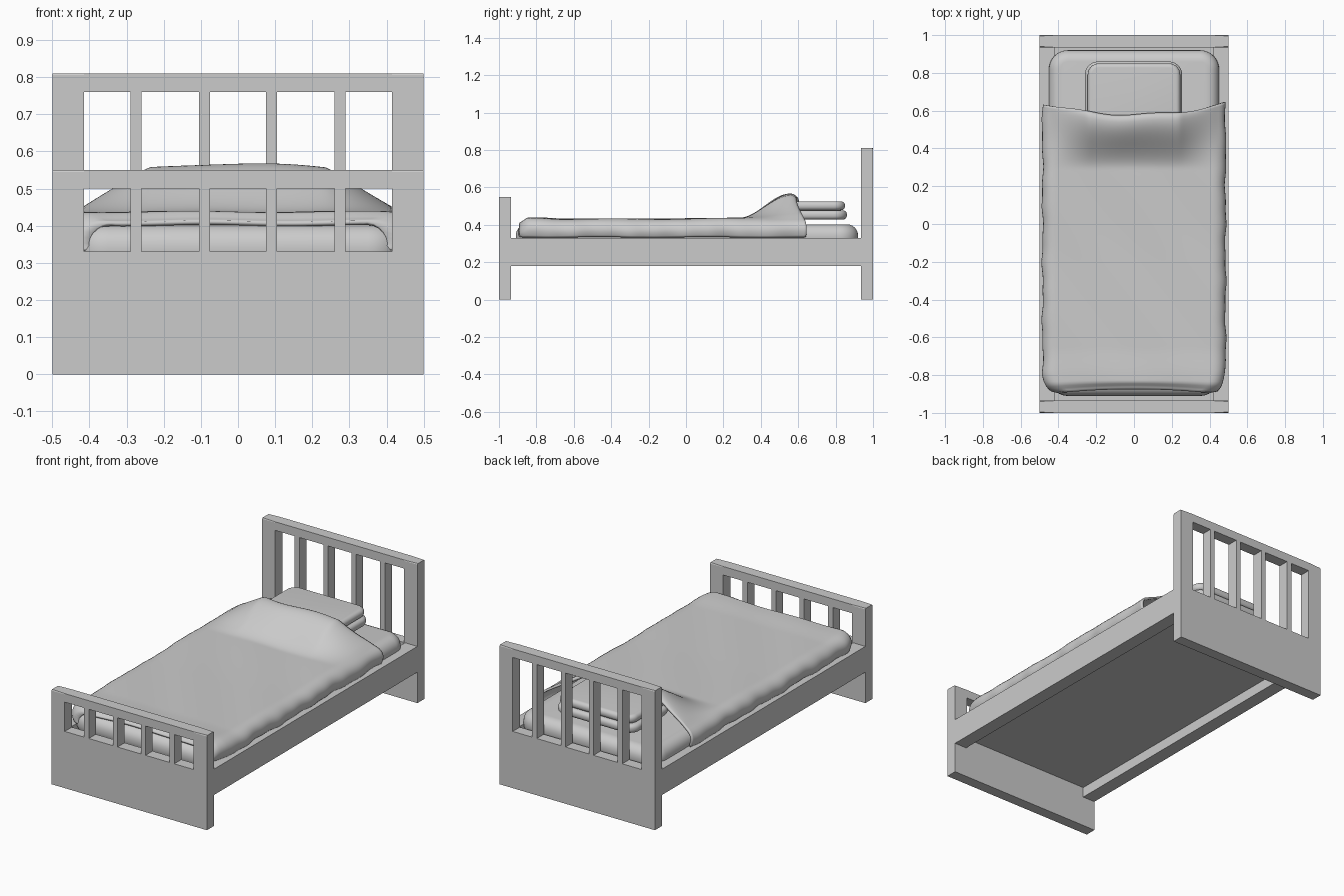
import bpy, bmesh, math

if "Cube" in bpy.data.objects:
    bpy.data.objects.remove(bpy.data.objects["Cube"])


def finish(name, bm, smooth=None):
    bmesh.ops.recalc_face_normals(bm, faces=bm.faces)
    me = bpy.data.meshes.new(name)
    bm.to_mesh(me)
    bm.free()
    ob = bpy.data.objects.new(name, me)
    bpy.context.collection.objects.link(ob)
    if smooth:
        bpy.ops.object.select_all(action='DESELECT')
        ob.select_set(True)
        bpy.context.view_layer.objects.active = ob
        bpy.ops.object.shade_smooth_by_angle(angle=math.radians(smooth))
    return ob


def box(name, x0, x1, y0, y1, z0, z1, corner=0, edge=0):
    """Box; corner rounds it in plan, edge rounds its top and bottom rims."""
    bm = bmesh.new()
    bmesh.ops.create_cube(bm, size=1)
    for v in bm.verts:
        v.co = ((x0 + x1) / 2 + v.co.x * (x1 - x0),
                (y0 + y1) / 2 + v.co.y * (y1 - y0),
                (z0 + z1) / 2 + v.co.z * (z1 - z0))
    if corner:
        vert = [e for e in bm.edges if abs(e.verts[0].co.z - e.verts[1].co.z) > 0.01]
        bmesh.ops.bevel(bm, geom=vert, offset=corner, segments=10, profile=0.5, affect='EDGES')
        rim = [e for e in bm.edges if abs(e.verts[0].co.z - e.verts[1].co.z) < 1e-4
               and len({round(f.normal.z) for f in e.link_faces}) > 1]
        bmesh.ops.bevel(bm, geom=rim, offset=edge, segments=6, profile=0.5, affect='EDGES')
    return finish(name, bm, 40 if corner else None)


# Headboard and footboard: one slab each with five openings between slats
XS = (-0.5, -0.415, -0.29, -0.26, -0.105, -0.075, 0.075, 0.105, 0.26, 0.29, 0.415, 0.5)


def board(name, y0, y1, rail, top):
    bm = bmesh.new()
    zs = (0, 0.33, rail, top)
    grid = [[bm.verts.new((x, y0, z)) for x in XS] for z in zs]
    for k in range(3):
        for i in range(len(XS) - 1):
            if k == 1 and i % 2 == 1:
                continue    # opening
            bm.faces.new((grid[k][i], grid[k][i + 1], grid[k + 1][i + 1], grid[k + 1][i]))
    ret = bmesh.ops.extrude_face_region(bm, geom=bm.faces[:], use_keep_orig=True)
    for v in ret['geom']:
        if isinstance(v, bmesh.types.BMVert):
            v.co.y = y1
    # soften the top rim
    rim = [e for e in bm.edges if all(abs(v.co.z - top) < 1e-5 for v in e.verts)
           and abs(e.verts[0].co.y - e.verts[1].co.y) < 1e-5]
    bmesh.ops.bevel(bm, geom=rim, offset=0.005, segments=1, affect='EDGES')
    finish(name, bm)


board("headboard", 0.935, 1.0, 0.76, 0.81)
board("footboard", -1.0, -0.935, 0.50, 0.55)

# Side rails and base board
for side, a, b in (("left", -0.5, -0.42), ("right", 0.42, 0.5)):
    box(side + "_side_rail", a, b, -0.935, 0.935, 0.18, 0.33)
box("base_board", -0.42, 0.42, -0.935, 0.935, 0.24, 0.27)

# Mattress sunk into the frame, and two-layer pillow
box("mattress", -0.45, 0.45, -0.91, 0.92, 0.27, 0.403, 0.1, 0.06)
box("pillow_bottom", -0.26, 0.255, 0.49, 0.86, 0.428, 0.478, 0.07, 0.022)
box("pillow_top", -0.245, 0.245, 0.50, 0.85, 0.478, 0.526, 0.06, 0.022)


def ease(a, b, t):
    t = min(1, max(0, (t - a) / (b - a)))
    return t * t * (3 - 2 * t)


def blanket_point(u, v):
    """u runs across (-1..1), v from the foot hem (0) to the head hem (1)."""
    s, a = (1 if u >= 0 else -1), abs(u)
    y = -0.895 + 1.475 * v
    # plan outline with rounded foot corners and a wavy hem
    d = max(0, -0.775 - y) / 0.12
    half = 0.485 - 0.085 * (1 - math.sqrt(max(0, 1 - d * d)))
    ripple = 0.005 * math.sin(19 * y + s) + 0.003 * math.sin(43 * y + 2 * s)
    # top height: soft dip, turned down at the foot
    base = 0.432 + 0.005 * ease(-0.2, 0.4, y) + 0.006 * (1 - ease(-0.8, -0.65, y))
    base -= 0.026 * (1 - ease(-0.895, -0.84, y))
    if a < 0.75:
        x = (half - 0.07) * a / 0.75
        z = base
    else:
        t = (a - 0.75) / 0.25
        ang = min(1, t / 0.6) * math.pi / 2
        x = half - 0.07 + 0.07 * math.sin(ang)
        drop = 0.06 * (1 - math.cos(ang))
        low = max(0, (t - 0.6) / 0.4)
        z = (base - drop) * (1 - low) + 0.333 * low
        x += ripple * t - 0.012 * low * low
    # raised over the pillow, sloping to the sides
    lift = 0.13 * ease(0.29, 0.55, y) - 0.012 * ease(0.56, 0.58, y)
    spread = 1 - min(1, max(0, (x - 0.24) / 0.2))
    z += lift * spread * (1 - 0.08 * min(1, x / 0.24) ** 2)
    z += 0.002 * math.sin(14 * s * x + 11 * y)
    # head hem swings back towards the sides
    y += (0.055 * (x / 0.47) ** 2 + 0.006 * math.sin(16 * s * x)) * ease(0.3, 0.58, y)
    # foot hem rounds inwards in the middle
    y += 0.02 * (1 - ease(-0.895, -0.8, y)) * (1 - (x / 0.4) ** 2)
    return s * x, y, z


# Blanket: a draped sheet with thickness
NU, NV = 80, 120
bm = bmesh.new()
rows = [[bm.verts.new(blanket_point(2 * i / NU - 1, j / NV)) for i in range(NU + 1)]
        for j in range(NV + 1)]
for j in range(NV):
    for i in range(NU):
        bm.faces.new((rows[j][i], rows[j][i + 1], rows[j + 1][i + 1], rows[j + 1][i]))
blanket = finish("blanket", bm, 50)
up = sum(p.normal.z for p in blanket.data.polygons)
thick = blanket.modifiers.new("thickness", 'SOLIDIFY')
thick.thickness = 0.012
thick.offset = -1 if up > 0 else 1
